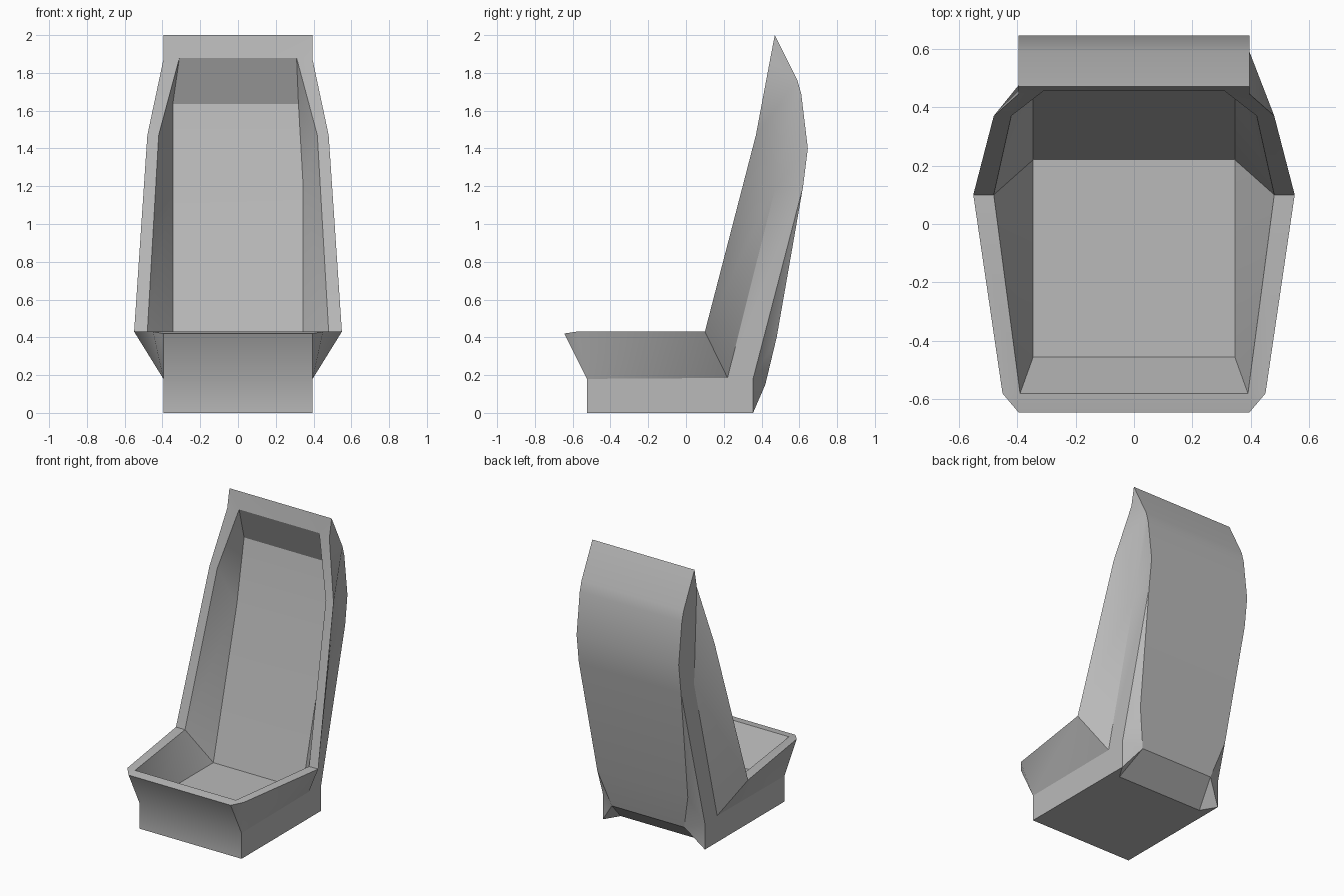
import bpy
import bmesh

if "Cube" in bpy.data.objects:
    bpy.data.objects.remove(bpy.data.objects["Cube"])

# Right-hand half of the shell: named corner points
P = {
    # base block
    "base_f": (.395, -.525, 0), "base_b": (.395, .355, 0), "notch": (.33, .25, 0),
    "waist_f": (.395, -.525, .18), "waist_m": (.395, .22, .185), "waist_b": (.395, .355, .18),
    # outer rim
    "rim_f": (.395, -.645, .42), "rim_c": (.45, -.58, .43), "rim_hip": (.55, .10, .43),
    "rim_sh": (.48, .37, 1.47), "rim_neck": (.395, .445, 1.87), "rim_top": (.395, .47, 2.0),
    # inner rim
    "in_f": (.39, -.58, .43), "in_hip": (.48, .10, .43), "in_sh": (.42, .37, 1.47),
    "in_top": (.31, .455, 1.88),
    # cushion hollow
    "floor_f": (.345, -.455, .19), "floor_b": (.345, .22, .19),
    "lumbar": (.345, .48, 1.2), "head": (.32, .56, 1.635),
    # rear panel, and the valley where the wing meets its side
    "valley": (.395, .475, 1.2),
    "tail": (.28, .42, .15), "back0": (.35, .48, .40), "back1": (.395, .62, 1.2),
    "back2": (.395, .645, 1.40), "back3": (.395, .61, 1.69), "back4": (.395, .59, 1.76),
}
# Slightly wider hollow on the left
LEFT_X = {"head": .345}

# Faces on one side, mirrored to the other
SIDE = [
    # base wall and flare
    "base_f base_b waist_b waist_m waist_f", "waist_f rim_c rim_f",
    "waist_f rim_hip rim_c", "waist_f waist_m rim_hip",
    # wing and side of the rear panel
    "waist_m valley rim_hip", "rim_hip valley rim_sh",
    "waist_m waist_b back1 valley", "valley back1 back2",
    # gap between panel side and rear face, rear foot
    "waist_b back0 back1", "waist_b tail back0", "waist_b base_b tail",
    "base_b notch tail",
    # rim
    "rim_f rim_c in_f", "rim_c rim_hip in_hip in_f", "rim_hip rim_sh in_sh in_hip",
    "rim_sh rim_neck in_top in_sh", "rim_neck rim_top in_top",
    # inside walls
    "in_f in_hip floor_f", "in_hip floor_b floor_f", "in_hip lumbar floor_b",
    "in_hip in_sh lumbar", "in_sh head lumbar", "in_sh in_top head",
]
# The shoulders fold differently on each side
RIGHT_ONLY = ["valley back2 back3", "valley back3 back4", "rim_sh valley back4",
              "rim_sh back4 rim_neck", "rim_neck back4 rim_top"]
LEFT_ONLY = ["rim_sh valley rim_neck", "valley back2 back3", "valley back3 back4",
             "valley back4 rim_neck", "rim_neck back4 rim_top"]

# Strip running across the middle between neighbouring points
STRIP = ("base_f waist_f rim_f in_f floor_f floor_b lumbar head in_top rim_top "
         "back4 back3 back2 back1 back0 tail notch").split()

bm = bmesh.new()
right = {n: bm.verts.new(c) for n, c in P.items()}
left = {n: bm.verts.new((-LEFT_X.get(n, c[0]), c[1], c[2])) for n, c in P.items()}

for face in SIDE + RIGHT_ONLY:
    bm.faces.new([right[n] for n in face.split()])
for face in SIDE + LEFT_ONLY:
    bm.faces.new([left[n] for n in reversed(face.split())])
for a, b in zip(STRIP, STRIP[1:]):
    bm.faces.new((right[a], right[b], left[b], left[a]))

# Underside
bm.faces.new([right["base_f"], right["base_b"], right["notch"],
              left["notch"], left["base_b"], left["base_f"]])
bmesh.ops.recalc_face_normals(bm, faces=bm.faces)

mesh = bpy.data.meshes.new("seat_shell")
bm.to_mesh(mesh)
bm.free()
seat = bpy.data.objects.new("seat_shell", mesh)
bpy.context.collection.objects.link(seat)

grey = bpy.data.materials.new("plain_grey")
grey.diffuse_color = (.49, .49, .49, 1)
grey.use_nodes = True
grey.node_tree.nodes["Principled BSDF"].inputs["Base Color"].default_value = grey.diffuse_color
mesh.materials.append(grey)

# Smooth curves, sharp creases
bpy.context.view_layer.objects.active = seat
seat.select_set(True)
bpy.ops.object.shade_smooth_by_angle(angle=.52)
